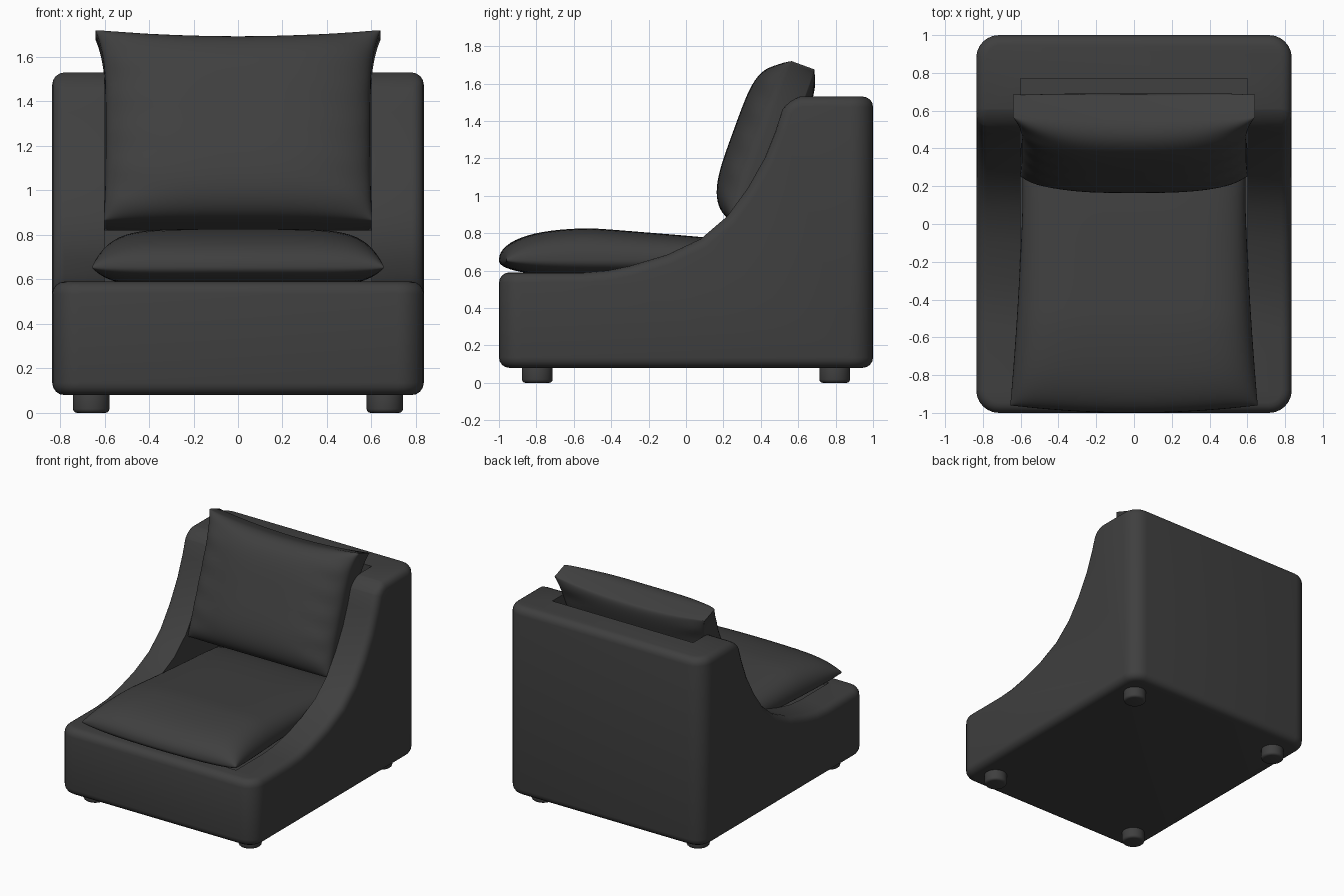
import bpy, bmesh
from math import sin, pi, radians

cube = bpy.data.objects.get("Cube")
if cube:
    bpy.data.objects.remove(cube, do_unlink=True)

fabric = bpy.data.materials.new("charcoal fabric")
fabric.use_nodes = True
colour = (0.05, 0.05, 0.05, 1)
fabric.diffuse_color = colour
fabric.node_tree.nodes["Principled BSDF"].inputs["Base Color"].default_value = colour


def make_object(name, bm):
    bmesh.ops.recalc_face_normals(bm, faces=bm.faces)
    mesh = bpy.data.meshes.new(name)
    bm.to_mesh(mesh)
    bm.free()
    mesh.materials.append(fabric)
    obj = bpy.data.objects.new(name, mesh)
    bpy.context.collection.objects.link(obj)
    return obj


def select(obj):
    bpy.ops.object.select_all(action="DESELECT")
    obj.select_set(True)
    bpy.context.view_layer.objects.active = obj


def smooth(obj, angle):
    select(obj)
    bpy.ops.object.shade_smooth_by_angle(angle=radians(angle))


def bevel(obj, width, segments, angle):
    mod = obj.modifiers.new("rounding", "BEVEL")
    mod.width, mod.segments = width, segments
    mod.limit_method, mod.angle_limit = "ANGLE", radians(angle)
    select(obj)
    bpy.ops.object.modifier_apply(modifier=mod.name)


def cushion(name, shape, rim, n=40):
    """Two bulging panels joined by a rim; shape(u, v, side) gives a point."""
    bm = bmesh.new()
    steps = [sin(pi / 2 * (2 * i / n - 1)) for i in range(n + 1)]
    panels = []
    for side in (1, -1):
        grid = [[bm.verts.new(shape(u, v, side, rim)) for u in steps] for v in steps]
        for j in range(n):
            for i in range(n):
                bm.faces.new((grid[j][i], grid[j][i + 1], grid[j + 1][i + 1], grid[j + 1][i]))
        loop = grid[0][:-1] + [row[n] for row in grid[:-1]]
        loop += grid[n][:0:-1] + [row[0] for row in grid[:0:-1]]
        panels.append(loop)
    a, b = panels
    for i in range(len(a)):
        k = (i + 1) % len(a)
        bm.faces.new((a[i], a[k], b[k], b[i]))
    return make_object(name, bm)


def dome(u, v, pu, pv):
    return max(0, (1 - abs(u) ** pu) * (1 - abs(v) ** pv)) ** 0.5


# Body: side profile extruded across the width
profile = [(-1, 0.08), (-1, 0.59), (-0.55, 0.59), (-0.42, 0.6), (-0.3, 0.625),
           (-0.1, 0.685), (0.08, 0.77), (0.22, 0.89), (0.33, 1.04), (0.42, 1.2),
           (0.48, 1.35), (0.515, 1.46), (0.55, 1.51), (0.61, 1.53), (1, 1.53), (1, 0.08)]
half = 0.835
bm = bmesh.new()
face = bm.faces.new([bm.verts.new((-half, y, z)) for y, z in profile])
new = bmesh.ops.extrude_face_region(bm, geom=[face])["geom"]
for v in new:
    if isinstance(v, bmesh.types.BMVert):
        v.co.x = half
corners = [e for e in bm.edges
           if all(abs(v.co.y) > 0.99 for v in e.verts)
           and abs(e.verts[0].co.z - e.verts[1].co.z) > 0.3]
bmesh.ops.bevel(bm, geom=corners, offset=0.12, segments=6, profile=0.5, affect="EDGES")
body = make_object("body", bm)
bevel(body, 0.055, 4, 35)

# Seat well between the arms
bm = bmesh.new()
bmesh.ops.create_cube(bm, size=1)
for v in bm.verts:
    v.co.x *= 1.2
    v.co.y = 0.77 if v.co.y > 0 else -0.88
    v.co.z = 2 if v.co.z > 0 else 0.565
well = make_object("well_cutter", bm)
well.hide_render = True
cut = body.modifiers.new("well", "BOOLEAN")
cut.operation, cut.object, cut.solver = "DIFFERENCE", well, "EXACT"
select(body)
bpy.ops.object.modifier_apply(modifier=cut.name)
bpy.data.objects.remove(well, do_unlink=True)
smooth(body, 40)


# Seat cushion: wide at the front, drooping to the back
def seat_shape(u, v, side, rim):
    width = 0.59 + 0.065 * (max(0, 0.4 - v) / 1.4) ** 1.3
    d = dome(u, v, 6, 4)
    y = -0.2 + 0.8 * v + 0.04 * u * u * max(0, -v) ** 3
    z = 0.655 + side * rim
    if side > 0:
        z += d * (0.17 - 0.065 * max(0, v + 0.4))
    else:
        z -= d * 0.085
    return (u * width, y, z)


smooth(cushion("seat_cushion", seat_shape, 0.004), 60)


# Back cushion: thick rim, leaning back, with soft creases at the sides
def back_shape(u, v, side, rim):
    width = 0.595 + 0.045 * max(0, v) ** 4 + 0.01 * max(0, -v) ** 4
    up = 0.455 * v + 0.04 * (u * u - 1) * max(0, v) ** 4
    d = dome(u, v, 3, 4)
    crease = 0.01 * sin(17 * v + 3 * u) * abs(u) ** 5 * (1 - u ** 8)
    depth = side * rim + d * (0.165 if side > 0 else -0.05) + crease
    lean = radians(20)
    y = 0.47 + up * sin(lean) - depth * sin(pi / 2 - lean)
    z = 1.27 + up * sin(pi / 2 - lean) + depth * sin(lean)
    return (u * width, y, z)


smooth(cushion("back_cushion", back_shape, 0.065), 50)

# Feet
for side, x in (("left", 0.66), ("right", -0.66)):
    for end, y in (("front", -0.795), ("back", 0.795)):
        bm = bmesh.new()
        bmesh.ops.create_cone(bm, cap_ends=True, segments=32, radius1=0.082,
                              radius2=0.082, depth=0.1)
        bmesh.ops.translate(bm, verts=bm.verts, vec=(x, y, 0.05))
        foot = make_object(f"{end}_{side}_foot", bm)
        bevel(foot, 0.018, 3, 40)
        smooth(foot, 40)
